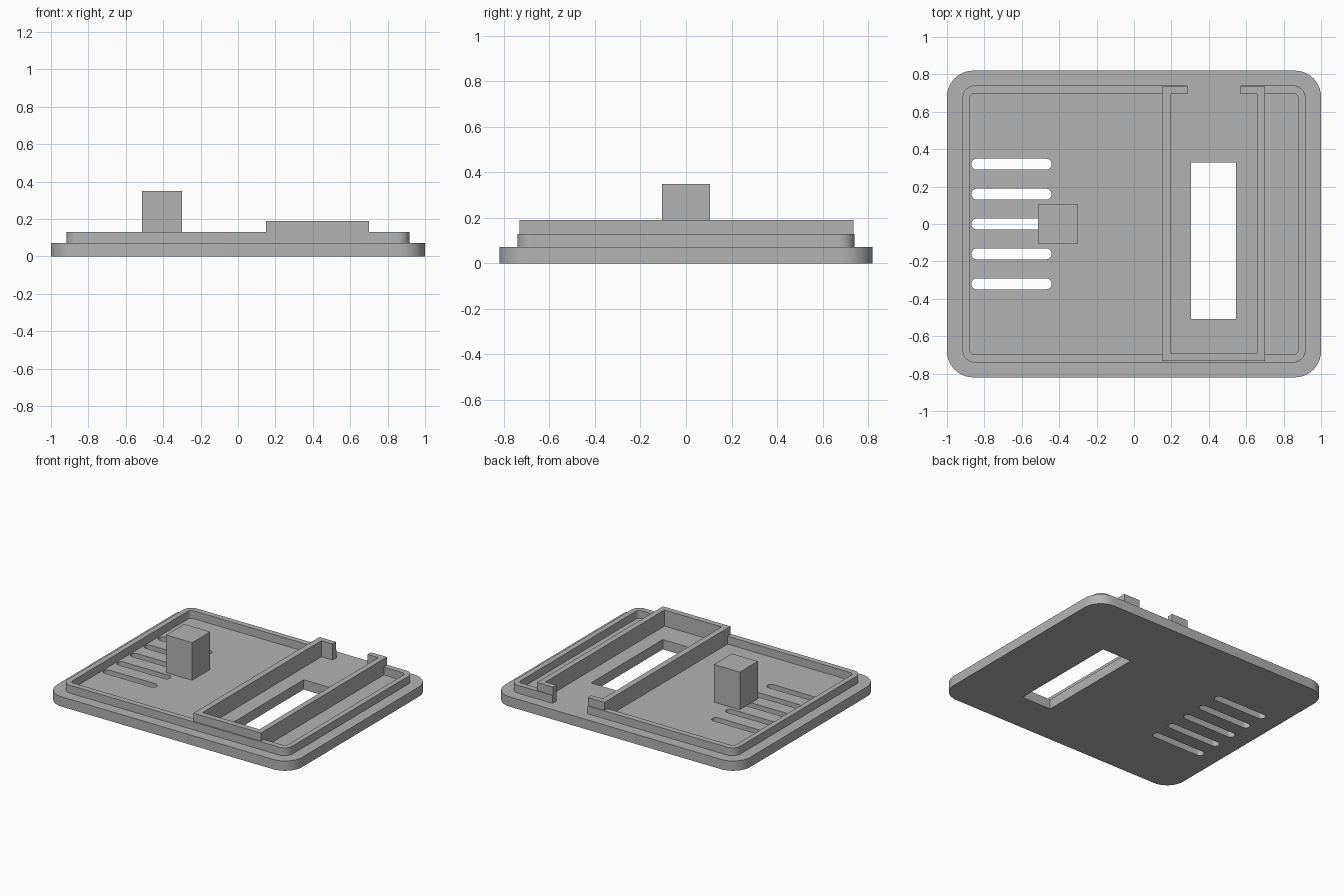
import bpy
import bmesh
from math import cos, sin, pi

cube = bpy.data.objects.get("Cube")
if cube:
    bpy.data.objects.remove(cube, do_unlink=True)

grey = bpy.data.materials.new("plain grey")
grey.use_nodes = True
colour = (0.45, 0.45, 0.45, 1)
grey.diffuse_color = colour
grey.node_tree.nodes["Principled BSDF"].inputs["Base Color"].default_value = colour

PLATE_TOP = 0.072
SUNK = 0.06


def rounded_rect(x0, x1, y0, y1, r, steps=10):
    """Outline running from the back right corner round the front to the back left."""
    corners = [(x0 + r, y1 - r, 1), (x0 + r, y0 + r, 2),
               (x1 - r, y0 + r, 3), (x1 - r, y1 - r, 4)]
    return [(cx + r * cos((q + i / steps) * pi / 2), cy + r * sin((q + i / steps) * pi / 2))
            for cx, cy, q in corners for i in range(steps + 1)]


def rect(x0, x1, y0, y1):
    return [(x0, y0), (x1, y0), (x1, y1), (x0, y1)]


def extrude_outline(name, loops, z0, z1):
    """Fill an outer loop, leaving any inner loops as holes, and extrude it."""
    bm = bmesh.new()
    edges = []
    for loop in loops:
        verts = [bm.verts.new((x, y, z0)) for x, y in loop]
        edges += [bm.edges.new((v, verts[i - 1])) for i, v in enumerate(verts)]
    bmesh.ops.triangle_fill(bm, edges=edges, use_beauty=True)
    result = bmesh.ops.extrude_face_region(bm, geom=bm.faces[:], use_keep_orig=True)
    top = [g for g in result["geom"] if isinstance(g, bmesh.types.BMVert)]
    bmesh.ops.translate(bm, verts=top, vec=(0, 0, z1 - z0))
    bmesh.ops.recalc_face_normals(bm, faces=bm.faces[:])
    mesh = bpy.data.meshes.new(name)
    bm.to_mesh(mesh)
    bm.free()
    mesh.materials.append(grey)
    obj = bpy.data.objects.new(name, mesh)
    bpy.context.collection.objects.link(obj)
    bpy.ops.object.select_all(action="DESELECT")
    obj.select_set(True)
    bpy.context.view_layer.objects.active = obj
    bpy.ops.object.shade_smooth_by_angle(angle=pi / 6)
    return obj


# Base plate with five vent slots and a rectangular window
vents = [rounded_rect(-0.87, -0.44, y - 0.029, y + 0.029, 0.0285, 6)
         for y in (-0.32, -0.16, 0, 0.16, 0.32)]
window = rect(0.305, 0.545, -0.508, 0.328)
plate = rounded_rect(-1, 1, -0.82, 0.82, 0.14)
extrude_outline("base_plate", [plate, window] + vents, 0, PLATE_TOP)

# Raised rim, open at the back between the bay lips
GAP_A, GAP_B = 0.285, 0.57
outer = rounded_rect(-0.917, 0.917, -0.74, 0.74, 0.065)
inner = rounded_rect(-0.878, 0.878, -0.698, 0.698, 0.027)
rim = ([(GAP_A, 0.74)] + outer + [(GAP_B, 0.74), (GAP_B, 0.698)]
       + inner[::-1] + [(GAP_A, 0.698)])
extrude_outline("rim", [rim], SUNK, 0.13)

# Taller bay wall with two lips at its open end
bay = [(GAP_A, 0.735), (0.15, 0.735), (0.15, -0.732), (0.70, -0.732),
       (0.70, 0.735), (GAP_B, 0.735), (GAP_B, 0.695), (0.658, 0.695),
       (0.658, -0.69), (0.194, -0.69), (0.194, 0.695), (GAP_A, 0.695)]
extrude_outline("bay_wall", [bay], SUNK, 0.19)

# Square post beside the vents
extrude_outline("post", [rect(-0.512, -0.3, -0.105, 0.105)], PLATE_TOP, 0.349)
